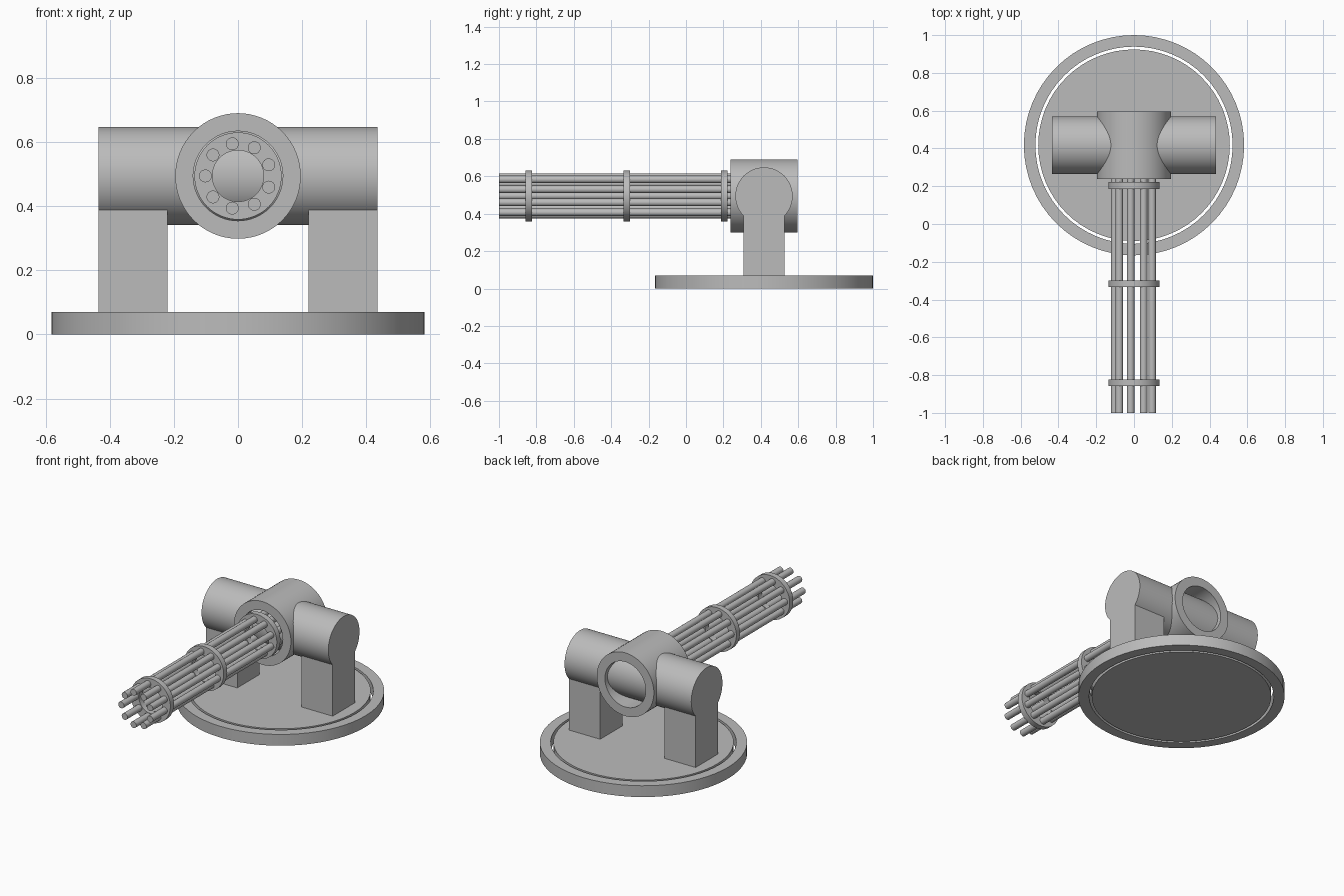
import bpy, bmesh, math
from mathutils import Matrix, Vector

cube = bpy.data.objects.get("Cube")
if cube:
    bpy.data.objects.remove(cube, do_unlink=True)

grey = bpy.data.materials.new("plain_grey")
grey.use_nodes = True
colour = (0.5, 0.5, 0.5, 1)
grey.diffuse_color = colour
grey.node_tree.nodes["Principled BSDF"].inputs["Base Color"].default_value = colour

PIVOT_Y, PIVOT_Z = 0.417, 0.495
AXIS = {"X": Matrix.Rotation(math.pi / 2, 4, "Y"),
        "Y": Matrix.Rotation(-math.pi / 2, 4, "X"),
        "Z": Matrix.Identity(4)}


def finish(name, bm):
    bmesh.ops.recalc_face_normals(bm, faces=bm.faces)
    mesh = bpy.data.meshes.new(name)
    bm.to_mesh(mesh)
    bm.free()
    mesh.materials.append(grey)
    obj = bpy.data.objects.new(name, mesh)
    bpy.context.collection.objects.link(obj)
    bpy.ops.object.select_all(action="DESELECT")
    obj.select_set(True)
    bpy.context.view_layer.objects.active = obj
    bpy.ops.object.shade_smooth_by_angle(angle=math.radians(30))
    return obj


def cylinder(name, axis, centre, radius, length, sides=64):
    bm = bmesh.new()
    bmesh.ops.create_cone(bm, cap_ends=True, segments=sides, radius1=radius,
                          radius2=radius, depth=length,
                          matrix=Matrix.Translation(centre) @ AXIS[axis])
    return finish(name, bm)


def tube(name, axis, centre, outer, inner, length, sides=64):
    """Spin a rectangular section into a hollow ring."""
    bm = bmesh.new()
    h = length / 2
    section = [bm.verts.new(p) for p in
               ((inner, 0, -h), (outer, 0, -h), (outer, 0, h), (inner, 0, h))]
    edges = [bm.edges.new((section[i], section[(i + 1) % 4])) for i in range(4)]
    bmesh.ops.spin(bm, geom=section + edges, cent=(0, 0, 0), axis=(0, 0, 1),
                   angle=math.tau, steps=sides, use_merge=True)
    bmesh.ops.remove_doubles(bm, verts=bm.verts, dist=0.0001)
    bm.transform(Matrix.Translation(centre) @ AXIS[axis])
    return finish(name, bm)


def box(name, low, high):
    low, high = Vector(low), Vector(high)
    bm = bmesh.new()
    bmesh.ops.create_cube(bm, size=1, matrix=Matrix.Translation((low + high) / 2)
                          @ Matrix.Diagonal((*(high - low), 1)))
    return finish(name, bm)


# Turntable inside a fixed ring, with a narrow open gap between them
tube("base_ring", "Z", (0, PIVOT_Y, 0.035), 0.583, 0.522, 0.07)
cylinder("turntable", "Z", (0, PIVOT_Y, 0.035), 0.507, 0.07)

# Support legs under the cross shaft
for side, sign in (("left", 1), ("right", -1)):
    x = sorted((sign * 0.22, sign * 0.435))
    box(side + "_leg", (x[0], PIVOT_Y - 0.11, 0.06), (x[1], PIVOT_Y + 0.11, PIVOT_Z))

# Cross shaft and the open housing around it
cylinder("cross_shaft", "X", (0, PIVOT_Y, PIVOT_Z), 0.153, 0.87)
tube("housing", "Y", (0, PIVOT_Y, PIVOT_Z), 0.196, 0.14, 0.356)

# Nine barrels in a circle, running back into the shaft
front, back = -1.0, 0.36
for i in range(9):
    a = math.pi + i * math.tau / 9
    cylinder(f"barrel_{i + 1}", "Y",
             (0.102 * math.cos(a), (front + back) / 2, PIVOT_Z + 0.102 * math.sin(a)),
             0.02, back - front, 24)

# Flat bands holding the barrels together
for name, y in (("front", -0.84), ("middle", -0.317), ("rear", 0.204)):
    tube(name + "_band", "Y", (0, y, PIVOT_Z), 0.136, 0.08, 0.035)
